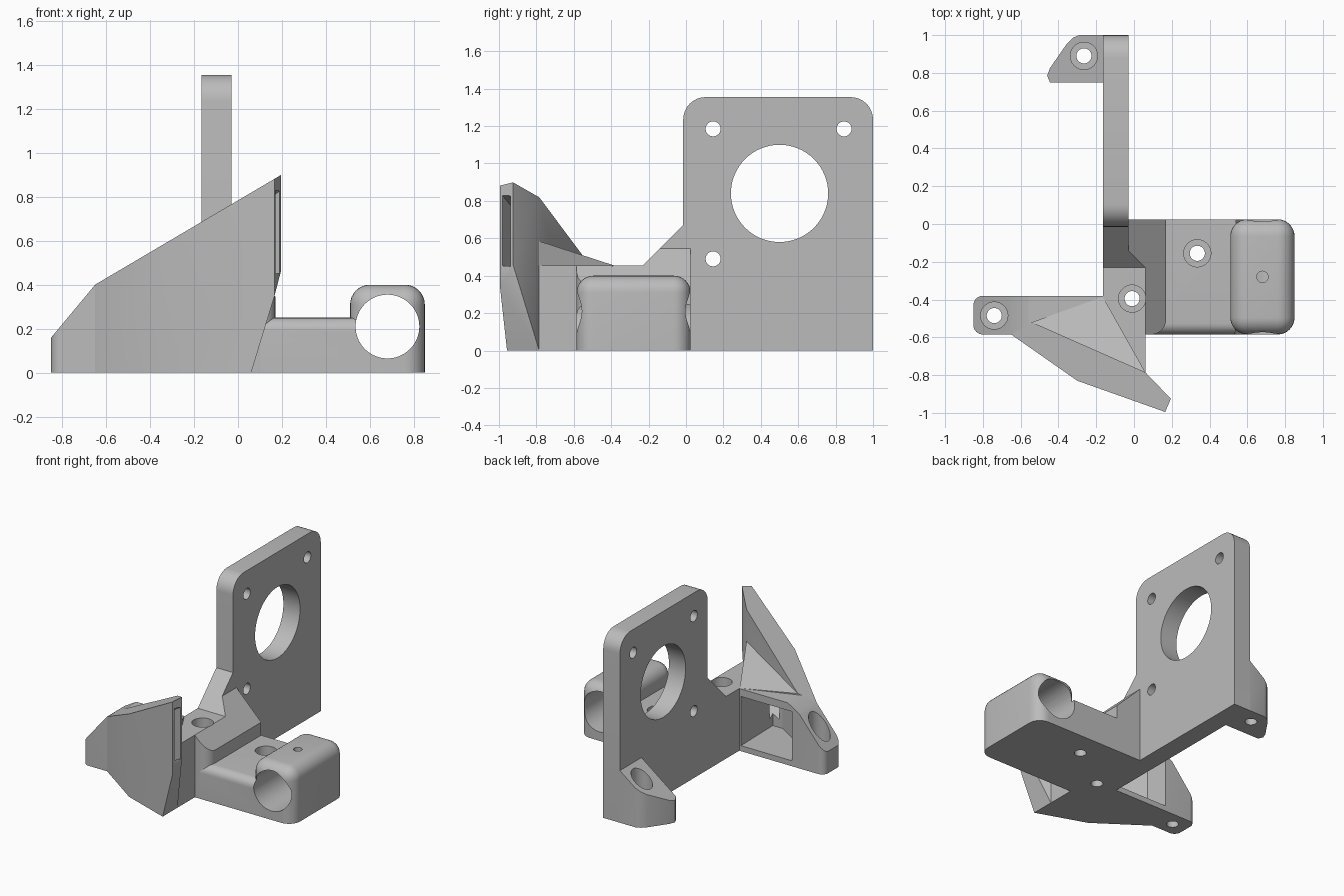
import bpy, bmesh, math
from mathutils import Vector

if "Cube" in bpy.data.objects:
    bpy.data.objects.remove(bpy.data.objects["Cube"])

grey = bpy.data.materials.new("plain_grey")
grey.use_nodes = True
grey.diffuse_color = (0.5, 0.5, 0.5, 1)
grey.node_tree.nodes["Principled BSDF"].inputs["Base Color"].default_value = (0.5, 0.5, 0.5, 1)


def finish(name, bm):
    bmesh.ops.recalc_face_normals(bm, faces=bm.faces)
    mesh = bpy.data.meshes.new(name)
    bm.to_mesh(mesh)
    bm.free()
    mesh.materials.append(grey)
    obj = bpy.data.objects.new(name, mesh)
    bpy.context.collection.objects.link(obj)
    return obj


def prism(name, profile, axis, lo, hi):
    """Extrude a 2D profile along an axis; hi may be a function of the point."""
    bm = bmesh.new()
    rings = []
    for end in (lo, hi):
        ring = []
        for p in profile:
            co = list(p)
            co.insert("XYZ".index(axis), end(p) if callable(end) else end)
            ring.append(bm.verts.new(co))
        rings.append(ring)
        bm.faces.new(ring)
    n = len(profile)
    for i in range(n):
        j = (i + 1) % n
        bm.faces.new((rings[0][i], rings[0][j], rings[1][j], rings[1][i]))
    return finish(name, bm)


def hull(name, points):
    bm = bmesh.new()
    for p in points:
        bm.verts.new(p)
    res = bmesh.ops.convex_hull(bm, input=bm.verts)
    spare = {g for g in res["geom_interior"] + res["geom_unused"] if isinstance(g, bmesh.types.BMVert)}
    bmesh.ops.delete(bm, geom=list(spare), context="VERTS")
    bmesh.ops.dissolve_limit(bm, angle_limit=0.01, verts=bm.verts, edges=bm.edges)
    return finish(name, bm)


def column(points, lo, hi):
    return [(x, y, z) for x, y in points for z in (lo, hi)]


def rod(axis, u, v, r, lo, hi, n=40):
    ring = [(u + r * math.cos(math.tau * i / n), v + r * math.sin(math.tau * i / n)) for i in range(n)]
    return prism("cutter", ring, axis, lo, hi)


def round_edges(obj, test, radius, segments=8):
    """Round the edges whose midpoint and direction pass the test."""
    bm = bmesh.new()
    bm.from_mesh(obj.data)
    edges = [e for e in bm.edges
             if test((e.verts[0].co + e.verts[1].co) / 2, (e.verts[0].co - e.verts[1].co).normalized())]
    bmesh.ops.bevel(bm, geom=edges, offset=radius, offset_type="OFFSET",
                    segments=segments, profile=0.5, affect="EDGES")
    bm.to_mesh(obj.data)
    bm.free()


def cut(obj, cutters):
    for c in cutters:
        c.hide_render = True
        mod = obj.modifiers.new("cut", "BOOLEAN")
        mod.operation = "DIFFERENCE"
        mod.solver = "EXACT"
        mod.object = c
    bpy.context.view_layer.update()
    result = obj.evaluated_get(bpy.context.evaluated_depsgraph_get())
    mesh = bpy.data.meshes.new_from_object(result)
    obj.modifiers.clear()
    obj.data = mesh


def screw_hole(x, y):
    return [rod("Z", x, y, 0.04, -0.1, 0.9), rod("Z", x, y, 0.072, 0.14, 0.9)]


# Motor plate with rounded top, large bore and three screw holes
plate = prism("motor_plate", [(-0.015, 0), (1, 0), (1, 1.355), (-0.015, 1.355)], "X", -0.165, -0.03)
round_edges(plate, lambda m, d: abs(d.x) > 0.9 and m.z > 1, 0.12)
holes = [rod("X", 0.5, 0.84, 0.26, -0.5, 0.5, 64)]
holes += [rod("X", y, z, 0.04, -0.5, 0.5) for y, z in ((0.145, 1.185), (0.845, 1.185), (0.145, 0.49))]
cut(plate, holes)

# Sloped screw tab behind the plate
tab = prism("rear_tab", [(-0.1, 1), (-0.29, 1), (-0.325, 0.985), (-0.355, 0.955), (-0.445, 0.825),
                         (-0.46, 0.785), (-0.445, 0.75), (-0.1, 0.75)],
            "Z", 0, lambda p: 0.16 + 0.75 * (p[0] + 0.46))
cut(tab, screw_hole(-0.265, 0.89))
# Trim the tab root so it stays inside the plate
rear_hole = holes[0]
cut(tab, [rear_hole])

# Gusset in front of the plate
prism("plate_gusset", [(0, 0), (0, 0.685), (-0.015, 0.67), (-0.23, 0.455), (-0.23, 0)], "X", -0.165, -0.03)

# Central block with chamfered side and sloping front
block = prism("central_block", [(-0.165, 0), (-0.165, 0.58), (-0.065, 0.58), (0.17, 0.345), (0.17, 0)],
              "Y", -0.585, 0.025)
round_edges(block, lambda m, d: abs(d.z) > 0.9 and m.x > 0.1 and m.y < -0.5, 0.08)
slope = prism("cutter", [(-0.7, 0.455), (-0.23, 0.455), (0.2, 0.885), (0.2, 1), (-0.7, 1)], "X", -0.5, 0.5)
centre_hole = screw_hole(-0.01, -0.395)
cut(block, [slope] + centre_hole)

# Arm reaching out to the rod clamp
arm = prism("clamp_arm", [(0.1, 0), (0.68, 0), (0.68, 0.25), (0.1, 0.25)], "Y", -0.585, 0.025)
round_edges(arm, lambda m, d: abs(d.x) > 0.9 and m.z > 0.2 and m.y < -0.5, 0.06)
bore = rod("Y", 0.68, 0.21, 0.145, -0.8, 0.3, 64)
cut(arm, screw_hole(0.335, -0.155) + [bore])

# Rounded rod clamp with a small set screw hole
clamp = prism("rod_clamp", [(0.51, 0), (0.85, 0), (0.85, 0.4), (0.51, 0.4)], "Y", -0.585, 0.025)
round_edges(clamp, lambda m, d: m.z > 0.01, 0.09)
cut(clamp, [bore, rod("Z", 0.68, -0.28, 0.03, 0.2, 0.6)])

# Air duct cavities: rear chamber and nozzle passage
chamber = hull("cutter", column([(-0.6, -0.3), (-0.18, -0.3), (-0.17, -0.76),
                                 (-0.25, -0.76), (-0.58, -0.55)], 0.04, 0.4))
passage = hull("cutter", column([(-0.25, -0.78), (-0.17, -0.72)], 0.1, 0.58)
               + column([(0.19, -0.99), (0.21, -0.95)], 0.47, 0.84))
cavity = [chamber, passage]

# Duct base with the sloped front tab
base = prism("duct_base", [(-0.85, 0), (-0.85, 0.16), (-0.65, 0.4), (-0.557, 0.455), (0.06, 0.455), (0.06, 0)],
             "Y", -0.585, -0.38)
round_edges(base, lambda m, d: abs(d.z) > 0.9 and m.x < -0.8, 0.05)
cut(base, screw_hole(-0.74, -0.485) + centre_hole + cavity)

# Duct floor between base and hood
fill = hull("duct_body", column([(-0.54, -0.52), (0.06, -0.785), (0.06, -0.57), (-0.5, -0.5)], 0, 0.455))
cut(fill, cavity)


# Duct hood rising to the nozzle
def roof(x):
    return 0.784 + 0.59 * x


hood_plan = [(-0.65, -0.585), (-0.3, -0.83), (0.06, -0.785), (-0.54, -0.52)]
hood = hull("duct_hood", [(x, y, z) for x, y in hood_plan for z in (0, roof(x))]
            + [(0.06, -0.957, 0), (0.165, -0.995, 0.345), (0.165, -0.995, roof(0.165)),
               (0.195, -0.925, 0.46), (0.195, -0.925, roof(0.195))])
cut(hood, cavity)

# Sloped shoulder behind the hood
shoulder = hull("duct_shoulder", [(-0.54, -0.52, 0.465), (0.06, -0.785, 0.585), (-0.165, -0.385, 0.455),
                                  (-0.54, -0.52, 0.42), (0.06, -0.785, 0.42), (-0.165, -0.385, 0.42)])
cut(shoulder, cavity)

# Remove cutters, then smooth the rounded faces and keep hard edges
for obj in list(bpy.context.scene.objects):
    if obj.name.startswith("cutter"):
        bpy.data.objects.remove(obj)
    elif obj.type == "MESH":
        for poly in obj.data.polygons:
            poly.use_smooth = True
        obj.data.set_sharp_from_angle(angle=math.radians(30))
